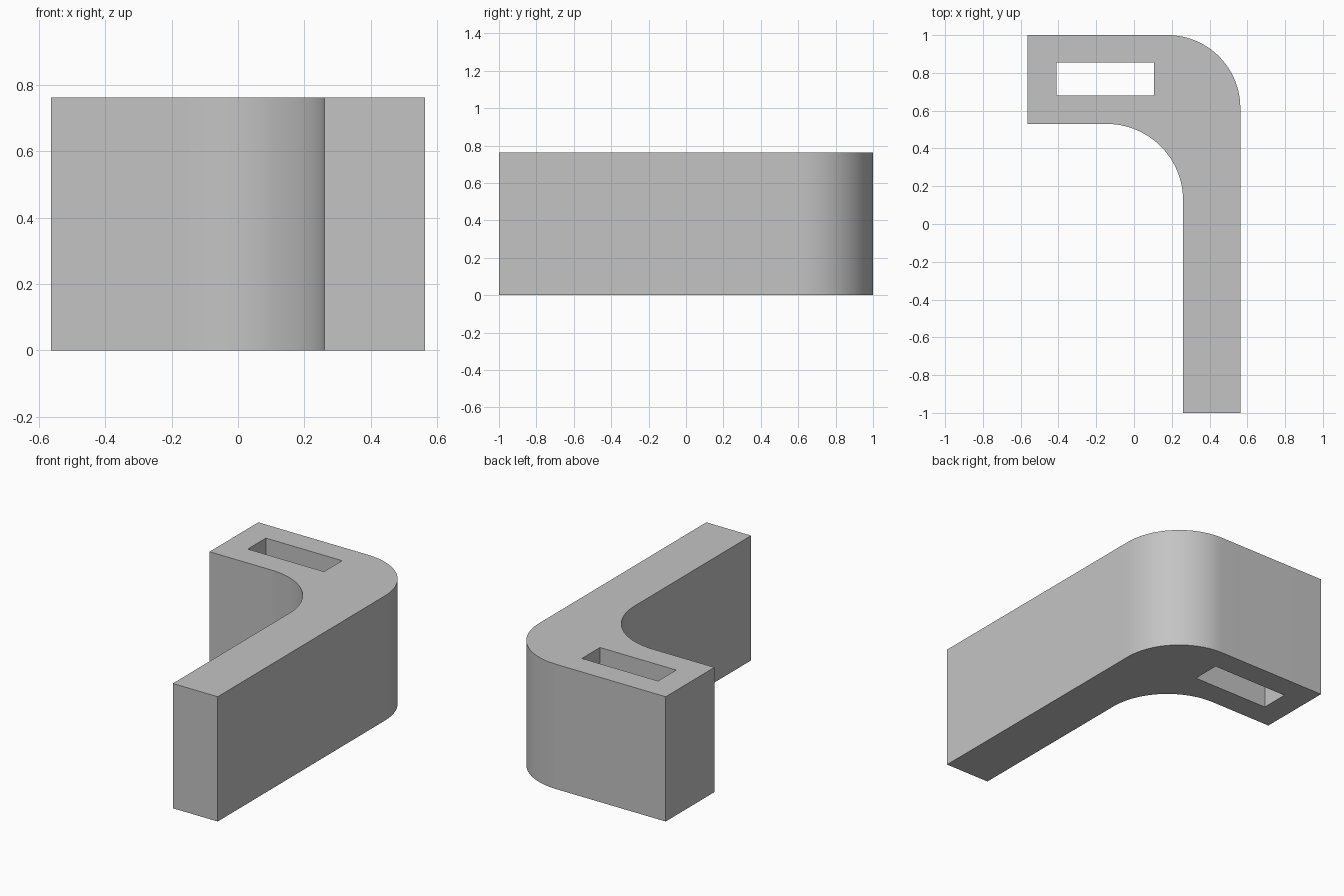
import bpy
import bmesh
from math import sin, cos, pi, radians

cube = bpy.data.objects.get("Cube")
if cube:
    bpy.data.objects.remove(cube, do_unlink=True)

HEIGHT = 0.762
X, Y = 0.563, 1.0            # half extents
INNER_X, INNER_Y = 0.26, 0.53
OUTER_R, INNER_R = 0.385, 0.405
STEPS = 24


def corner(x, y, r, clockwise):
    """Points of a quarter-round corner at (x, y), bulging to +x +y."""
    angles = [pi / 2 * i / STEPS for i in range(STEPS + 1)]
    if clockwise:
        angles.reverse()
    return [(x - r + r * cos(a), y - r + r * sin(a)) for a in angles]


def add_loop(bm, points):
    verts = [bm.verts.new((x, y, 0)) for x, y in points]
    return [bm.edges.new((v, verts[i - 1])) for i, v in enumerate(verts)]


# Plan outline of the bent arm, and the slot through its short end
outline = ([(INNER_X, -Y), (X, -Y)] + corner(X, Y, OUTER_R, False)
           + [(-X, Y), (-X, INNER_Y)] + corner(INNER_X, INNER_Y, INNER_R, True))
slot = [(-0.41, 0.68), (0.105, 0.68), (0.105, 0.855), (-0.41, 0.855)]

bm = bmesh.new()
edges = add_loop(bm, outline) + add_loop(bm, slot)
bmesh.ops.triangle_fill(bm, use_beauty=True, use_dissolve=False,
                        edges=edges, normal=(0, 0, 1))

# Raise the plan to full height
result = bmesh.ops.extrude_face_region(bm, geom=bm.faces[:], use_keep_orig=True)
top = [g for g in result["geom"] if isinstance(g, bmesh.types.BMVert)]
bmesh.ops.translate(bm, verts=top, vec=(0, 0, HEIGHT))
bmesh.ops.recalc_face_normals(bm, faces=bm.faces[:])

mesh = bpy.data.meshes.new("bent_bracket")
bm.to_mesh(mesh)
bm.free()
bracket = bpy.data.objects.new("bent_bracket", mesh)
bpy.context.collection.objects.link(bracket)

# Plain grey finish
grey = bpy.data.materials.new("plain grey")
grey.use_nodes = True
colour = (0.55, 0.55, 0.55, 1)
grey.diffuse_color = colour
grey.node_tree.nodes["Principled BSDF"].inputs["Base Color"].default_value = colour
mesh.materials.append(grey)

# Smooth rounded corners, crisp edges
bpy.ops.object.select_all(action="DESELECT")
bracket.select_set(True)
bpy.context.view_layer.objects.active = bracket
bpy.ops.object.shade_smooth_by_angle(angle=radians(30))
